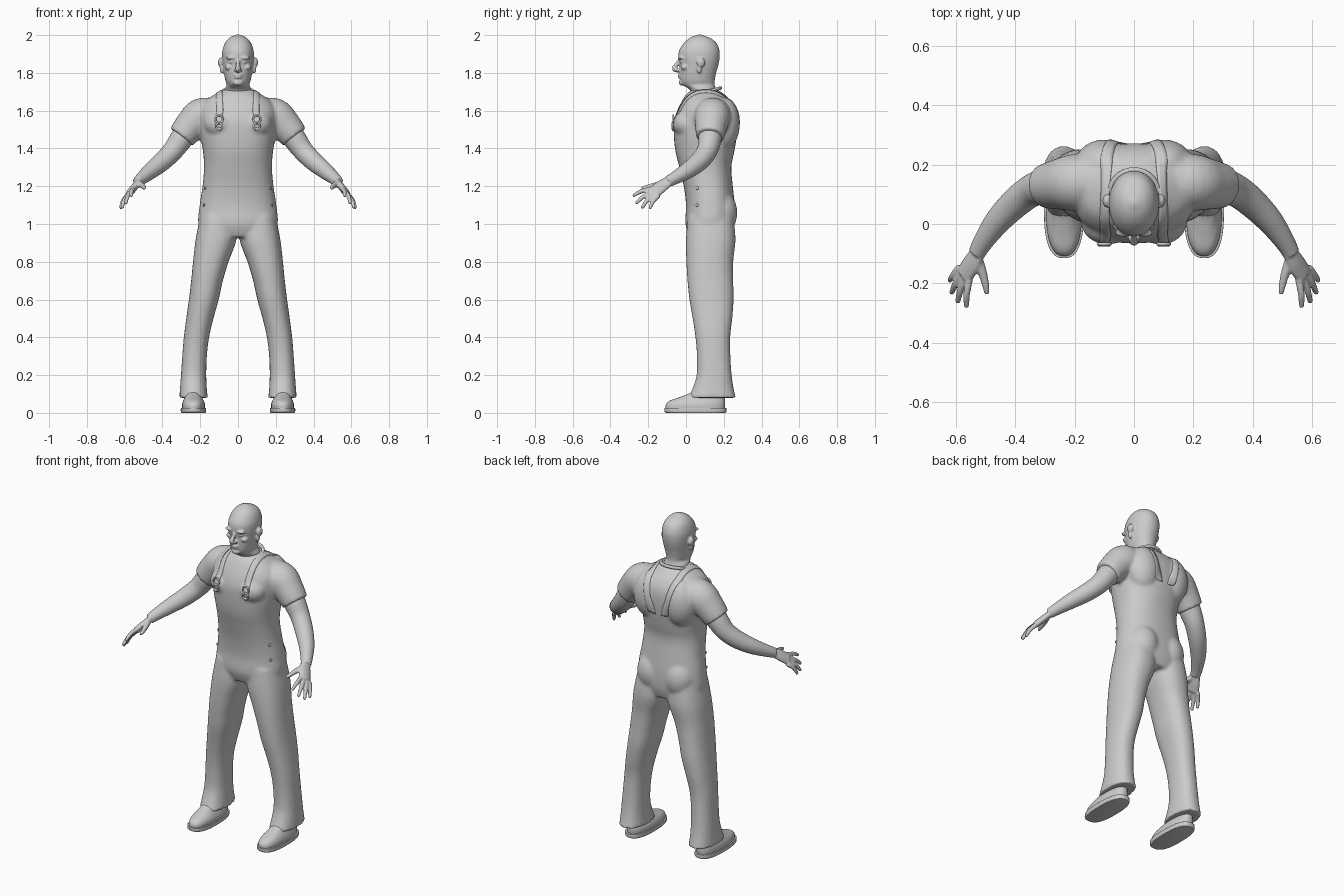
import bpy, bmesh, math
from mathutils import Vector, Matrix

if "Cube" in bpy.data.objects:
    bpy.data.objects.remove(bpy.data.objects["Cube"])

grey = bpy.data.materials.new("light_grey")
grey.use_nodes = True
grey.diffuse_color = (0.6, 0.6, 0.6, 1)
grey.node_tree.nodes["Principled BSDF"].inputs["Base Color"].default_value = (0.6, 0.6, 0.6, 1)


def spline(rows, steps=5):
    """Smooth interpolation through rows of equal length."""
    out = []
    for i in range(len(rows) - 1):
        a, b, c, d = (rows[max(0, min(len(rows) - 1, i + k))] for k in (-1, 0, 1, 2))
        for s in range(steps):
            t = s / steps
            out.append([q + 0.5 * t * (r - p + t * (2*p - 5*q + 4*r - e + t * (3*(q - r) + e - p)))
                        for p, q, r, e in zip(a, b, c, d)])
    return out + [list(rows[-1])]


def loft(bm, rings, power=2.0, n=40):
    """Skin closed superellipse rings given as (centre, u axis, v axis)."""
    loops = []
    for c, u, v in rings:
        loop = []
        for k in range(n):
            a = math.tau * k / n
            cu, sv = math.cos(a), math.sin(a)
            e = 2 / power
            loop.append(bm.verts.new(c + u * math.copysign(abs(cu) ** e, cu)
                                     + v * math.copysign(abs(sv) ** e, sv)))
        loops.append(loop)
    for a, b in zip(loops, loops[1:]):
        for k in range(n):
            bm.faces.new((a[k], a[(k + 1) % n], b[(k + 1) % n], b[k]))
    bm.faces.new(loops[0])
    bm.faces.new(loops[-1])


def stack(bm, rows, side=1, power=2.3):
    """Horizontal sections: z, x from, x to, y front, y back."""
    loft(bm, [(Vector((side * (a + b) / 2, (f + k) / 2, z)),
               Vector(((b - a) / 2, 0, 0)), Vector((0, (k - f) / 2, 0)))
              for z, a, b, f, k in spline(rows)], power)


def tube(bm, pts, side=1, width=(0, 0, 1), flat=1.0):
    """Limb along points x, y, z, radius."""
    rows = spline(pts)
    pos = [Vector((side * p[0], p[1], p[2])) for p in rows]
    w = Vector((side * width[0], width[1], width[2]))
    rings = []
    for i, p in enumerate(pos):
        t = (pos[min(i + 1, len(pos) - 1)] - pos[max(i - 1, 0)]).normalized()
        u = (w - t * w.dot(t)).normalized()
        rings.append((p, u * rows[i][3], t.cross(u) * rows[i][3] * flat))
    loft(bm, rings, n=28)


def blob(bm, c, r, side=1):
    m = Matrix.Translation((side * c[0], c[1], c[2])) @ Matrix.Diagonal((*r, 1))
    bmesh.ops.create_uvsphere(bm, u_segments=24, v_segments=16, radius=1, matrix=m)


def finish(bm, name, voxel=0, smooth=4):
    bmesh.ops.recalc_face_normals(bm, faces=bm.faces[:])
    me = bpy.data.meshes.new(name)
    bm.to_mesh(me)
    bm.free()
    me.materials.append(grey)
    me.polygons.foreach_set("use_smooth", [True] * len(me.polygons))
    ob = bpy.data.objects.new(name, me)
    bpy.context.collection.objects.link(ob)
    if voxel:
        m = ob.modifiers.new("blend", 'REMESH')
        m.mode, m.voxel_size, m.use_smooth_shade = 'VOXEL', voxel, True
        m = ob.modifiers.new("soften", 'SMOOTH')
        m.iterations, m.factor = smooth, 0.5
    return ob


# Overalls and shirt as one blended garment
bm = bmesh.new()
torso = [(0.93, .17, .02, .24), (1.0, .21, -.003, .258), (1.1, .203, 0, .258), (1.2, .188, -.012, .248),
         (1.3, .18, -.035, .24), (1.38, .185, -.055, .255), (1.46, .198, -.064, .268),
         (1.54, .205, -.064, .272), (1.6, .205, -.047, .265), (1.65, .175, -.022, .24),
         (1.685, .125, .0, .205), (1.71, .085, .03, .17)]
stack(bm, [(z, -x, x, f, b) for z, x, f, b in torso])
legs = [(1.04, .01, .2, .01, .25), (.92, .008, .224, 0, .262), (.8, .05, .238, .002, .25),
        (.7, .08, .248, .008, .25), (.6, .102, .26, .018, .252), (.5, .13, .274, .035, .245),
        (.4, .153, .287, .05, .234), (.3, .165, .295, .058, .235), (.2, .168, .302, .056, .242),
        (.13, .165, .307, .035, .252), (.08, .16, .311, .012, .264)]
for s in (1, -1):
    stack(bm, legs, s)
    tube(bm, [(.1, .14, 1.58, .08), (.19, .14, 1.572, .096), (.25, .134, 1.52, .086),
              (.3, .127, 1.46, .075)], s)
    blob(bm, (.09, .18, 1.06), (.095, .092, .12), s)     # seat
    blob(bm, (.09, .01, 1.53), (.09, .08, .075), s)      # chest
    blob(bm, (.1, .2, 1.53), (.1, .085, .14), s)         # shoulder blade
    blob(bm, (.13, .14, 1.63), (.09, .08, .04), s)       # neck slope
garment = finish(bm, "overalls_and_shirt", 0.009, 6)

# Head, neck and face
bm = bmesh.new()
skull = [(1.62, .08, .05, .2), (1.68, .074, .033, .17), (1.715, .07, .015, .157), (1.737, .06, -.02, .152),
         (1.76, .067, -.031, .152), (1.8, .075, -.034, .16), (1.84, .08, -.034, .171),
         (1.88, .084, -.04, .178), (1.92, .082, -.036, .177), (1.96, .068, -.01, .16),
         (1.985, .046, .02, .127), (1.998, .022, .05, .092), (2.003, .006, .066, .076)]
stack(bm, [(z, -x, x, f, b) for z, x, f, b in skull], power=2.1)
tube(bm, [(0, -.035, 1.868, .008), (0, -.052, 1.842, .011), (0, -.061, 1.822, .014), (0, -.04, 1.81, .01)])
blob(bm, (0, -.03, 1.789), (.026, .014, .006))           # upper lip
blob(bm, (0, -.03, 1.776), (.022, .013, .006))           # lower lip
blob(bm, (0, -.022, 1.748), (.026, .016, .016))          # chin
for s in (1, -1):
    blob(bm, (.035, -.028, 1.88), (.03, .016, .009), s)  # brow
    blob(bm, (.034, -.02, 1.858), (.015, .015, .008), s)  # eyelid
    blob(bm, (.048, -.005, 1.83), (.022, .022, .016), s)  # cheek
    blob(bm, (.013, -.043, 1.815), (.009, .012, .008), s)  # nostril
    blob(bm, (.092, .078, 1.855), (.014, .023, .026), s)  # upper ear
    blob(bm, (.086, .07, 1.82), (.01, .014, .024), s)    # lower ear
finish(bm, "head", 0.005, 3)

# Arms and hands
fingers = [((.555, -.185, 1.185), (.565, -.283, 1.148)), ((.568, -.176, 1.17), (.595, -.267, 1.108)),
           ((.58, -.163, 1.158), (.616, -.236, 1.083)), ((.587, -.145, 1.15), (.623, -.193, 1.082))]
for s, label in ((1, "left"), (-1, "right")):
    bm = bmesh.new()
    tube(bm, [(.25, .134, 1.52, .062), (.297, .127, 1.455, .062), (.345, .112, 1.388, .055),
              (.4, .07, 1.332, .051), (.46, .008, 1.283, .044), (.508, -.06, 1.243, .034),
              (.53, -.1, 1.222, .029)], s)
    across = (.03, .045, -.035)
    tube(bm, [(.523, -.09, 1.228, .029), (.545, -.13, 1.2, .037), (.572, -.172, 1.166, .038)], s, across, .5)
    for a, b in fingers:
        a, b = Vector(a), Vector(b)
        mid = a.lerp(b, .5) + Vector((.004, -.004, .006))
        tube(bm, [(*a, .013), (*mid, .0115), (*b.lerp(a, .06), .009)], s)
        blob(bm, b.lerp(a, .08), (.009, .009, .009), s)
    tube(bm, [(.528, -.115, 1.216, .018), (.51, -.165, 1.205, .015), (.5, -.205, 1.196, .012),
              (.496, -.23, 1.19, .009)], s)
    blob(bm, (.496, -.23, 1.19), (.009, .009, .009), s)
    finish(bm, label + "_arm", 0.005, 3)

# Shoes with separate soles
for s, label in ((1, "left"), (-1, "right")):
    bm = bmesh.new()
    stack(bm, [(.022, .176, .296, -.108, .205), (.045, .175, .296, -.106, .207), (.065, .182, .29, -.085, .207),
               (.085, .192, .282, -.03, .207), (.11, .198, .278, .03, .205), (.15, .2, .276, .07, .2)], s, 2.4)
    finish(bm, label + "_shoe")
    bm = bmesh.new()
    stack(bm, [(0, .172, .3, -.105, .21), (.008, .169, .303, -.114, .214), (.026, .169, .303, -.115, .214)], s, 2.6)
    sole = finish(bm, label + "_sole")
    bev = sole.modifiers.new("soft_edge", 'BEVEL')
    bev.width, bev.segments, bev.limit_method = 0.004, 2, 'ANGLE'

# Shirt collar, tilted down towards the front
bm = bmesh.new()
ring = []
for k in range(49):
    a = math.tau * k / 48
    ring.append((.083 * math.cos(a), .098 + .084 * math.sin(a), 1.697 + .022 * math.sin(a), .009))
tube(bm, ring)
finish(bm, "collar")

# Shoulder straps laid over the garment
for s, label in ((1, "left"), (-1, "right")):
    bm = bmesh.new()
    path = spline([(.1, -.09, 1.54), (.103, -.06, 1.61), (.108, 0, 1.69), (.108, .09, 1.72),
                   (.1, .19, 1.7), (.075, .28, 1.6), (.04, .3, 1.45)], 8)
    rows = [[bm.verts.new((s * (x + o), y, z)) for o in (-.02, -.007, .007, .02)] for x, y, z in path]
    for a, b in zip(rows, rows[1:]):
        for k in range(3):
            bm.faces.new((a[k], a[k + 1], b[k + 1], b[k]))
    strap = finish(bm, label + "_strap")
    wrap = strap.modifiers.new("lie_on_cloth", 'SHRINKWRAP')
    wrap.target, wrap.wrap_mode, wrap.offset = garment, 'ABOVE_SURFACE', 0.003
    strap.modifiers.new("thickness", 'SOLIDIFY').thickness = 0.005

# Buckles on the bib and buttons at the hips, seated on the cloth
bpy.context.view_layer.update()
cloth = garment.evaluated_get(bpy.context.evaluated_depsgraph_get())
for s, label in ((1, "left"), (-1, "right")):
    bm = bmesh.new()
    for z, r in ((1.555, .02), (1.518, .017)):
        ok, p, nrm, _ = cloth.ray_cast(Vector((s * .1, -1, z)), Vector((0, 1, 0)))
        tube(bm, [(p.x + r * math.cos(k * math.pi / 8), p.y - .004, z + r * math.sin(k * math.pi / 8), .005)
                  for k in range(17)], 1, (0, 1, 0))
        blob(bm, (p.x, p.y, z - r), (.011, .008, .009))
    finish(bm, label + "_buckle")
    bm = bmesh.new()
    for z in (1.19, 1.1):
        ok, p, nrm, _ = cloth.ray_cast(Vector((s, .06, z)), Vector((-s, 0, 0)))
        blob(bm, p, (.006, .009, .009))
    finish(bm, label + "_hip_buttons")
